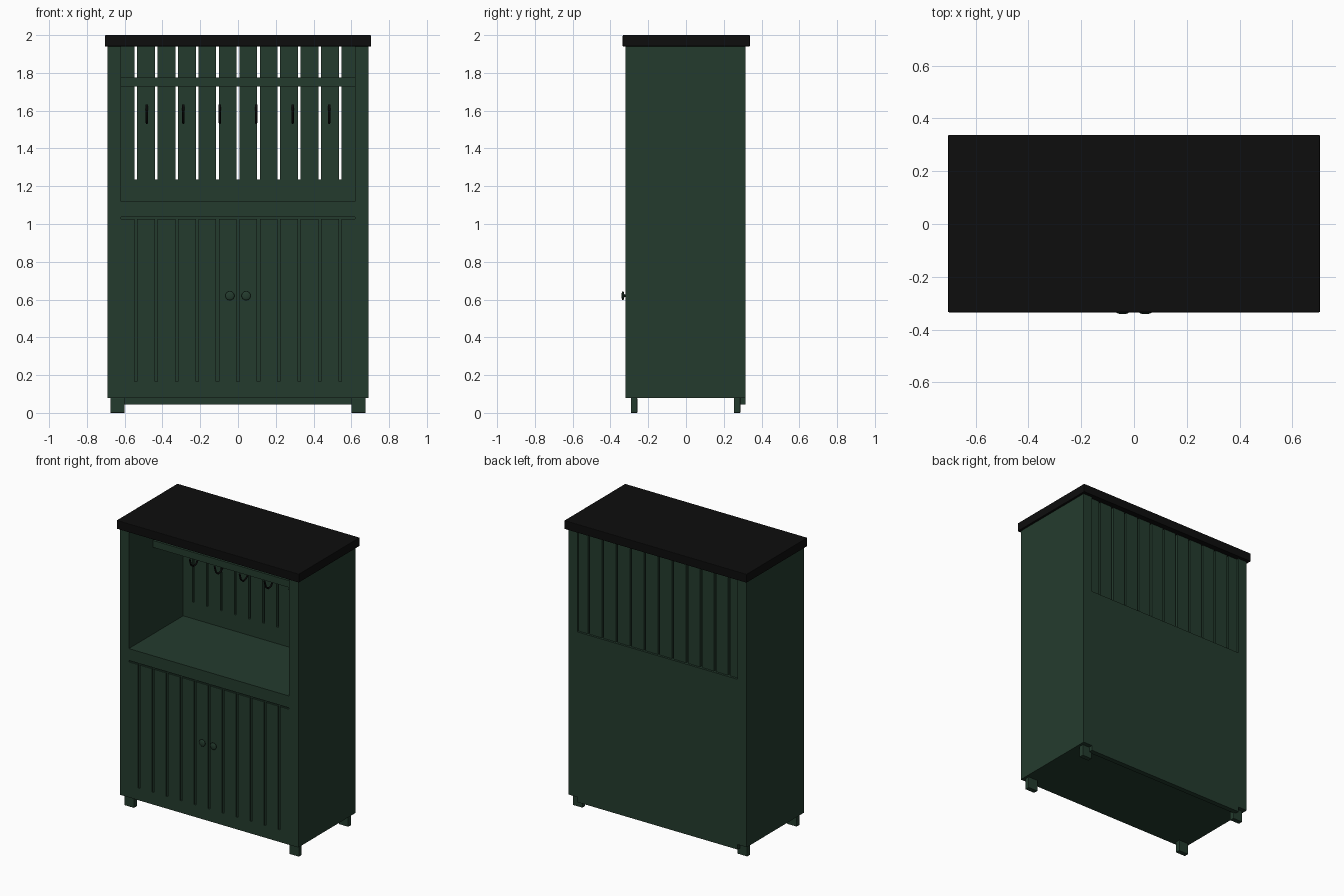
import bpy
from mathutils import Vector

cube = bpy.data.objects.get("Cube")
if cube:
    bpy.data.objects.remove(cube, do_unlink=True)


def material(name, rgb):
    m = bpy.data.materials.new(name)
    m.use_nodes = True
    color = (*rgb, 1)
    m.diffuse_color = color
    m.node_tree.nodes["Principled BSDF"].inputs["Base Color"].default_value = color
    return m


GREEN = material("dark green paint", (0.0175, 0.044, 0.027))
BLACK = material("black", (0.004, 0.004, 0.004))


def box(name, x, y, z, mat=GREEN, bevel=0):
    """Box from (min, max) pairs on each axis."""
    lo, hi = Vector((x[0], y[0], z[0])), Vector((x[1], y[1], z[1]))
    bpy.ops.mesh.primitive_cube_add(size=1, location=(lo + hi) / 2)
    ob = bpy.context.object
    ob.name = name
    ob.scale = hi - lo
    bpy.ops.object.transform_apply(location=False, rotation=False, scale=True)
    ob.data.materials.append(mat)
    if bevel:
        mod = ob.modifiers.new("soft_edges", "BEVEL")
        mod.width = bevel
        mod.segments = 2
    return ob


OUT, IN = 0.69, 0.62              # outer and inner half widths
FRONT, BACK = -0.32, 0.315
BACK_IN = 0.28                    # inside face of the back
BASE, COUNTER, TOP = 0.08, 1.12, 1.94
PITCH, GAP = 0.1083, 0.014


def planks(name, y, z):
    """Row of vertical boards separated by narrow gaps."""
    gaps = [i * PITCH for i in range(-5, 6)]
    starts = [-IN] + [g + GAP / 2 for g in gaps]
    ends = [g - GAP / 2 for g in gaps] + [IN]
    for i, span in enumerate(zip(starts, ends)):
        box(f"{name}_{i + 1}", span, y, z)


# Carcass
box("worktop", (-0.705, 0.705), (-0.335, 0.338), (TOP, 2), BLACK, 0.004)
for side, s in (("left", 1), ("right", -1)):
    box(f"{side}_side", sorted((s * IN, s * OUT)), (FRONT, BACK), (BASE, TOP))
box("floor", (-IN, IN), (FRONT, BACK_IN), (BASE, 0.11))
box("counter", (-IN, IN), (FRONT, BACK_IN), (1.037, COUNTER))
box("back_panel", (-IN, IN), (BACK_IN, BACK), (0.045, 1.235))
box("upper_shelf", (-IN, IN), (-0.055, BACK_IN), (1.727, 1.775))

# Slatted upper back, open between the slats
planks("back_slat", (BACK_IN, 0.3), (1.235, TOP))

# Doors: boards over a recessed backing, above a bottom rail
box("bottom_rail", (-IN, IN), (FRONT, -0.295), (0.11, 0.165))
box("door_backing", (-IN, IN), (-0.308, -0.295), (0.165, 1.037))
planks("door_board", (FRONT, -0.308), (0.165, 1.027))

# Feet
for side, s in (("left", 1), ("right", -1)):
    for end, y in (("front", (-0.292, -0.258)), ("back", (0.254, 0.288))):
        box(f"{end}_{side}_foot", sorted((s * 0.6, s * 0.675)), y, (0, BASE), bevel=0.003)

# Door knobs
for side, s in (("left", 1), ("right", -1)):
    bpy.ops.mesh.primitive_uv_sphere_add(segments=24, ring_count=12, radius=0.024,
                                         location=(s * 0.043, -0.334, 0.62))
    knob = bpy.context.object
    knob.name = f"{side}_knob"
    knob.scale.y = 0.33
    knob.data.materials.append(GREEN)
    bpy.ops.object.shade_smooth_by_angle()
    bpy.ops.mesh.primitive_cylinder_add(vertices=12, radius=0.006, depth=0.016,
                                        location=(s * 0.043, -0.325, 0.62),
                                        rotation=(1.5708, 0, 0))
    bpy.context.object.name = f"{side}_knob_stem"
    bpy.context.object.data.materials.append(GREEN)

# Coat hooks on the slats
HOOK = [(0.275, 1.625), (0.265, 1.58), (0.225, 1.54), (0.195, 1.535), (0.17, 1.555), (0.155, 1.6)]
for i in range(6):
    x = (i - 2.5) * 0.193
    curve = bpy.data.curves.new("coat_hook", "CURVE")
    curve.dimensions = "3D"
    curve.bevel_depth = 0.006
    curve.bevel_resolution = 2
    curve.use_fill_caps = True
    line = curve.splines.new("POLY")
    line.points.add(len(HOOK) - 1)
    for point, (y, z) in zip(line.points, HOOK):
        point.co = (x, y, z, 1)
    curve.materials.append(BLACK)
    hook = bpy.data.objects.new(f"coat_hook_{i + 1}", curve)
    bpy.context.collection.objects.link(hook)
    box(f"hook_plate_{i + 1}", (x - 0.006, x + 0.006), (0.272, BACK_IN), (1.57, 1.632), BLACK)
